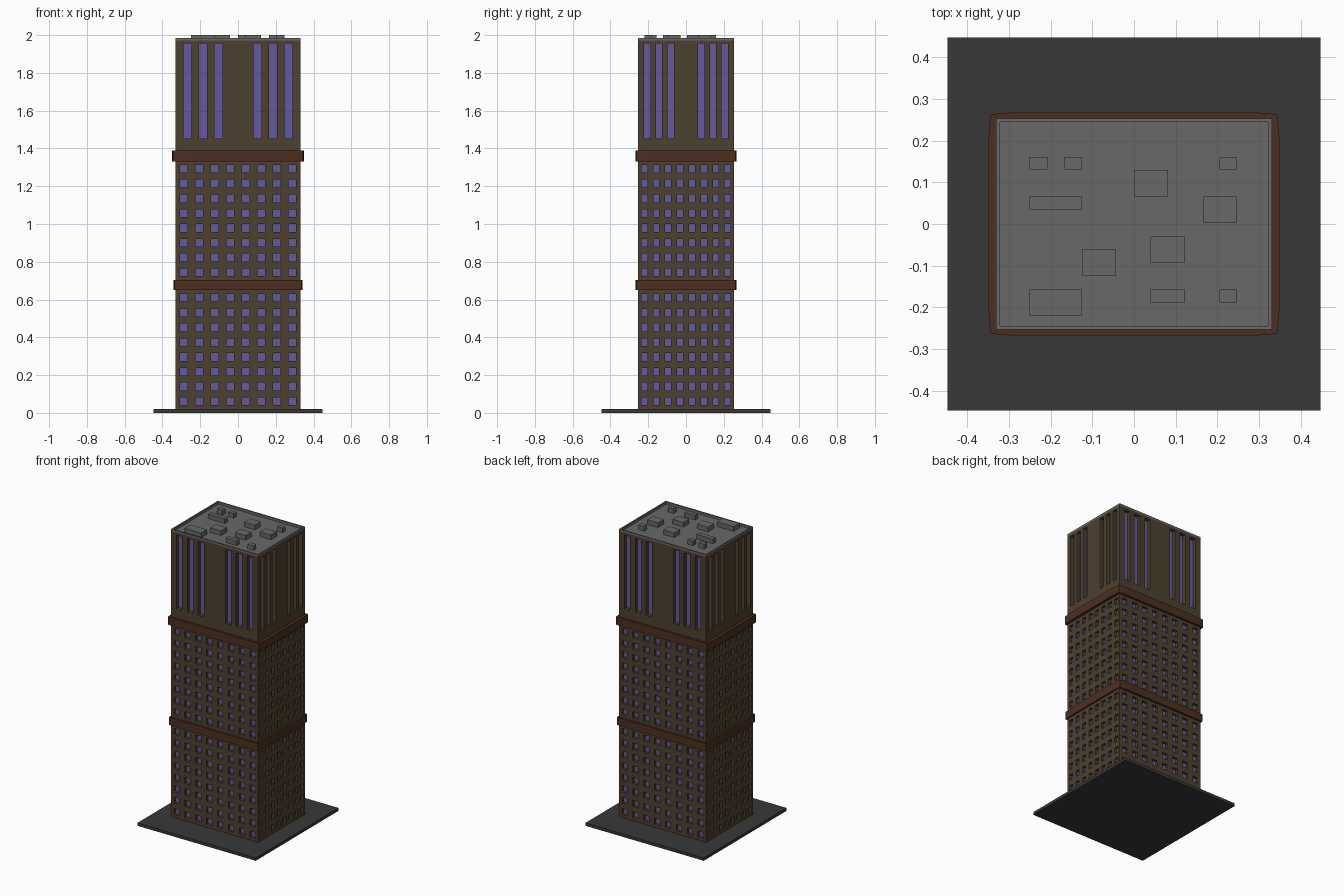
import bpy, bmesh
from mathutils import Vector

if "Cube" in bpy.data.objects:
    bpy.data.objects.remove(bpy.data.objects["Cube"])


def material(name, rgb):
    m = bpy.data.materials.new(name)
    m.diffuse_color = (*rgb, 1)
    m.use_nodes = True
    m.node_tree.nodes["Principled BSDF"].inputs["Base Color"].default_value = m.diffuse_color
    return m


WALL = material("wall_brown", (0.075, 0.052, 0.028))
GLASS = material("glass_violet", (0.13, 0.10, 0.34))
BAND = material("band_rust", (0.075, 0.028, 0.015))
DARK = material("paving_dark", (0.04, 0.04, 0.04))
ROOF = material("roof_grey", (0.14, 0.14, 0.14))


def finish(bm, name, *mats):
    bmesh.ops.remove_doubles(bm, verts=bm.verts, dist=1e-5)
    me = bpy.data.meshes.new(name)
    bm.to_mesh(me)
    bm.free()
    for m in mats:
        me.materials.append(m)
    ob = bpy.data.objects.new(name, me)
    bpy.context.collection.objects.link(ob)
    return ob


def prism(name, outline, z0, z1, mat):
    bm = bmesh.new()
    f = bm.faces.new([bm.verts.new((x, y, z0)) for x, y in outline])
    ext = bmesh.ops.extrude_face_region(bm, geom=[f], use_keep_orig=True)["geom"]
    for v in ext:
        if isinstance(v, bmesh.types.BMVert):
            v.co.z = z1
    bmesh.ops.recalc_face_normals(bm, faces=bm.faces)
    return finish(bm, name, mat)


def box(name, x0, x1, y0, y1, z0, z1, mat):
    return prism(name, [(x0, y0), (x1, y0), (x1, y1), (x0, y1)], z0, z1, mat)


def window_panel(bm, place, half, z0, z1, us, w, zs, h, depth):
    """Gridded wall panel whose window cells are pushed in and glazed."""
    def cuts(lo, hi, centres, size):
        return [lo] + [c + s * size / 2 for c in centres for s in (-1, 1)] + [hi]

    def quad(pts, mat):
        f = bm.faces.new([bm.verts.new(place(*p)) for p in pts])
        f.material_index = mat

    U, Z = cuts(-half, half, us, w), cuts(z0, z1, zs, h)
    for i in range(len(U) - 1):
        for j in range(len(Z) - 1):
            c = [(U[i], Z[j]), (U[i + 1], Z[j]), (U[i + 1], Z[j + 1]), (U[i], Z[j + 1])]
            if i % 2 and j % 2:
                quad([(u, z, depth) for u, z in c], 1)
                for a, b in zip(c, c[1:] + c[:1]):
                    quad([(*a, 0), (*b, 0), (*b, depth), (*a, depth)], 0)
            else:
                quad([(u, z, 0) for u, z in c], 0)


HX, HY = 0.33, 0.253
Z0, Z1, Z2, Z3 = 0.02, 0.676, 1.36, 1.972

# Paving slab
box("base_slab", -0.447, 0.447, -0.447, 0.447, 0, Z0, DARK)

# Four walls, each with two small-window blocks and one tall-window block
SIDES = [("front", (1, 0), HX, HY), ("right", (0, 1), HY, HX),
         ("back", (-1, 0), HX, HY), ("left", (0, -1), HY, HX)]
for name, (ux, uy), half, dist in SIDES:
    along, out = Vector((ux, uy, 0)), Vector((uy, -ux, 0))

    def place(u, z, d):
        return along * u + out * (dist - d) + Vector((0, 0, z))

    wide = half == HX
    step, w = (0.0823, 0.04) if wide else (0.063, 0.031)
    small = [(i - 3.5) * step for i in range(8)]
    t = [0.103, 0.185, 0.267] if wide else [0.08, 0.143, 0.206]
    tall = [-x for x in reversed(t)] + t
    bm = bmesh.new()
    for lo, hi, first in ((Z0, Z1, 0.061), (Z1, Z2, 0.744)):
        rows = [first + 0.0783 * k for k in range(8)]
        window_panel(bm, place, half, lo, hi, small, w, rows, 0.041, 0.018)
    window_panel(bm, place, half, Z2, Z3, tall, 0.043 if wide else 0.034,
                 [1.7035], 0.503, 0.025)
    finish(bm, name + "_wall", WALL, GLASS)


# Slightly bowed belts around the tower
def belt(name, bx, z0, z1):
    quarter = [(bx, 0.20), (bx - 0.005, 0.263), (0.28, 0.268)]
    pts = quarter + [(-x, y) for x, y in reversed(quarter)]
    pts += [(-x, -y) for x, y in pts]
    prism(name, pts, z0, z1, BAND)


belt("lower_belt", 0.342, 0.65, 0.703)
belt("upper_belt", 0.349, 1.332, 1.388)

# Roof slab with a sunken deck inside a thin parapet
roof = box("roof_deck", -HX, HX, -HY, HY, Z3, 1.985, ROOF)
bm = bmesh.new()
bm.from_mesh(roof.data)
bm.faces.ensure_lookup_table()
top = max(bm.faces, key=lambda f: f.calc_center_median().z)
bmesh.ops.inset_region(bm, faces=[top], thickness=0.013)
ext = bmesh.ops.extrude_face_region(bm, geom=[top])["geom"]
bmesh.ops.delete(bm, geom=[top], context='FACES_ONLY') if top.is_valid else None
for v in ext:
    if isinstance(v, bmesh.types.BMVert):
        v.co.z = 1.968
# the underside sits inside the tower, below the deck
for v in bm.verts:
    if abs(v.co.z - Z3) < 1e-5 and abs(v.co.x) > HX - 1e-4:
        v.co.z = Z3
under = min(bm.faces, key=lambda f: f.normal.z if len(f.verts) == 4 else 0)
bmesh.ops.delete(bm, geom=[under], context='FACES_ONLY')
bm.to_mesh(roof.data)
bm.free()

# Rooftop service units: x0, x1, y0, y1
UNITS = [(-.25, -.207, .13, .16), (-.166, -.125, .13, .16), (.205, .247, .13, .16),
         (0, .081, .066, .129), (-.25, -.125, .035, .066), (.165, .247, .004, .066),
         (.04, .122, -.092, -.03), (-.125, -.043, -.123, -.06),
         (-.25, -.125, -.219, -.157), (.04, .122, -.188, -.157),
         (.205, .247, -.188, -.157)]
for n, u in enumerate(UNITS):
    box(f"roof_unit_{n + 1}", *u, 1.966, 2.0, ROOF)
